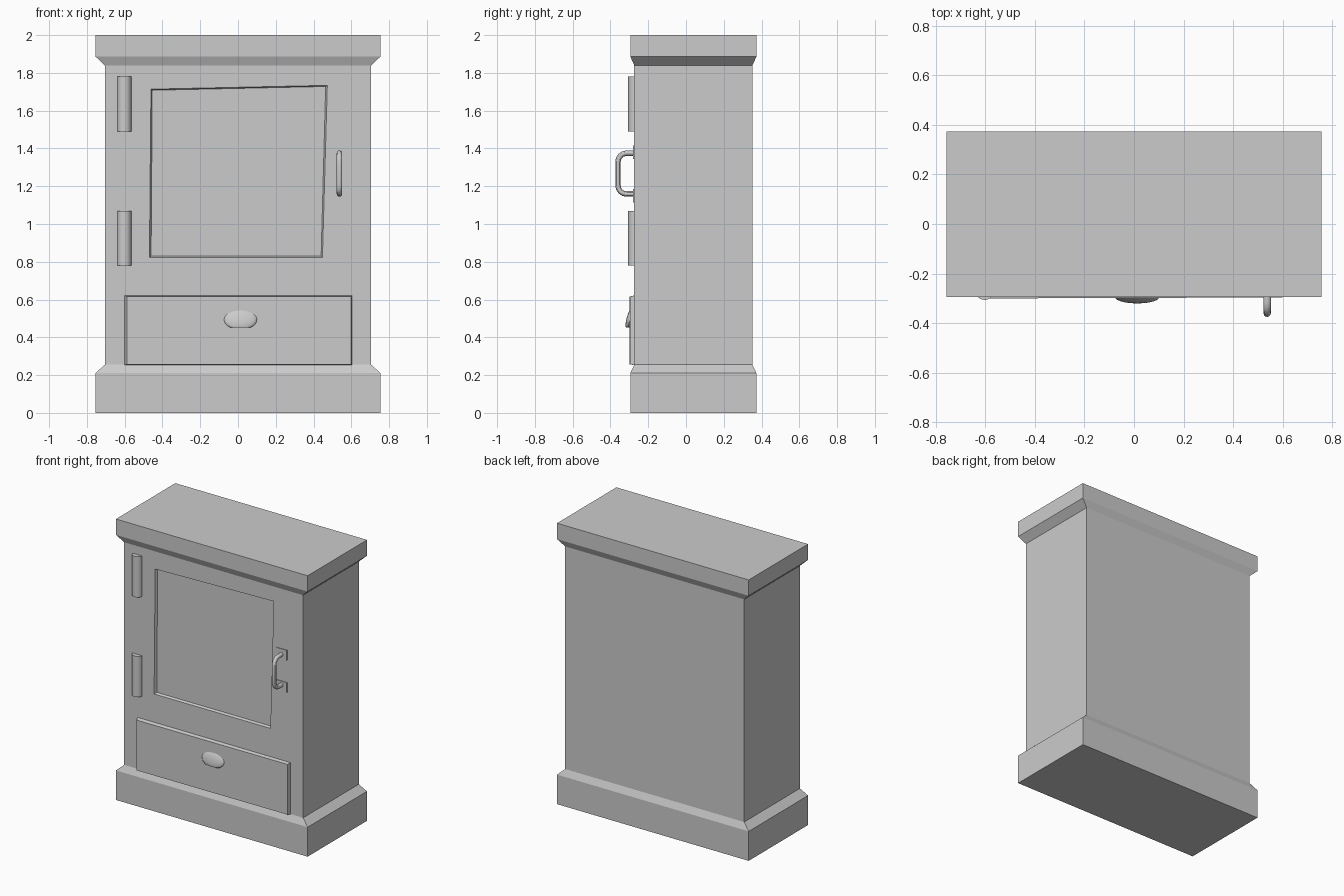
import bpy, bmesh
from math import pi, cos, sin
from mathutils import Vector

if "Cube" in bpy.data.objects:
    bpy.data.objects.remove(bpy.data.objects["Cube"])


def loft(name, rings):
    """Skin closed rings of equal length and cap both ends."""
    bm = bmesh.new()
    vr = [[bm.verts.new(p) for p in r] for r in rings]
    n = len(rings[0])
    for a, b in zip(vr, vr[1:]):
        for i in range(n):
            bm.faces.new((a[i], a[(i + 1) % n], b[(i + 1) % n], b[i]))
    bm.faces.new(vr[0])
    bm.faces.new(vr[-1])
    bmesh.ops.recalc_face_normals(bm, faces=bm.faces)
    me = bpy.data.meshes.new(name)
    bm.to_mesh(me)
    bm.free()
    ob = bpy.data.objects.new(name, me)
    bpy.context.collection.objects.link(ob)
    return ob


def rect(x, y0, y1, z):
    return [(-x, y0, z), (x, y0, z), (x, y1, z), (-x, y1, z)]


def panel(pts, y):
    return [(x, y, z) for x, z in pts]


def smooth(ob):
    bpy.ops.object.select_all(action='DESELECT')
    ob.select_set(True)
    bpy.context.view_layer.objects.active = ob
    bpy.ops.object.shade_smooth_by_angle()


# Stove body with flared plinth and cornice
WIDE, SLIM = (0.755, -0.295, 0.373), (0.705, -0.274, 0.352)
body = loft("body", [rect(*WIDE, 0), rect(*WIDE, 0.21), rect(*SLIM, 0.255),
                     rect(*SLIM, 1.84), rect(*WIDE, 1.887), rect(*WIDE, 2.0)])

# Slightly crooked recessed door window
outer = [(-0.469, 0.823), (0.447, 0.823), (0.473, 1.734), (-0.461, 1.714)]
inner = [(-0.460, 0.830), (0.440, 0.830), (0.464, 1.728), (-0.454, 1.708)]
cutter = loft("window_cutter", [panel(outer, -0.33), panel(outer, -0.274), panel(inner, -0.256)])
cutter.hide_render = True
mod = body.modifiers.new("window", 'BOOLEAN')
mod.object = cutter
mod.operation = 'DIFFERENCE'
mod.solver = 'EXACT'
bpy.context.view_layer.objects.active = body
bpy.ops.object.modifier_apply(modifier=mod.name)
bpy.data.objects.remove(cutter)

# Ash drawer front, standing slightly proud
back = [(-0.604, 0.252), (0.606, 0.252), (0.606, 0.624), (-0.604, 0.624)]
face = [(-0.588, 0.257), (0.599, 0.257), (0.599, 0.615), (-0.588, 0.615)]
loft("drawer_front", [panel(back, -0.265),
                      [(x, -0.300 if x < 0 else -0.296, z) for x, z in face]])

# Hinge barrels
for label, z0 in (("lower", 0.78), ("upper", 1.49)):
    ring = [(-0.602 + 0.038 * cos(2 * pi * i / 24), -0.268 + 0.038 * sin(2 * pi * i / 24))
            for i in range(24)]
    smooth(loft(label + "_hinge", [[(x, y, z) for x, y in ring] for z in (z0, z0 + 0.29)]))

# Door handle: round-cornered bar following a U path
path = [Vector((0.537, -0.262, 1.159))]
R = 0.045
for zc, start in ((1.159 + R, 0), (1.375 - R, pi / 2)):
    for i in range(5):
        a = start + pi / 2 * i / 4
        path.append(Vector((0.537, -0.360 + R - R * sin(a), zc - R * cos(a))))
path.append(Vector((0.537, -0.262, 1.375)))
rings = []
for i, p in enumerate(path):
    t = (path[min(i + 1, len(path) - 1)] - path[max(i - 1, 0)]).normalized()
    side = Vector((1, 0, 0))
    up = t.cross(side)
    rings.append([p + 0.0145 * (side * cos(pi * k / 6) + up * sin(pi * k / 6)) for k in range(12)])
smooth(loft("door_handle", rings))

# Handle mounting plates
for label, zc in (("lower", 1.15), ("upper", 1.38)):
    pts = [(0.497, zc - 0.035), (0.580, zc - 0.035), (0.580, zc + 0.035), (0.497, zc + 0.035)]
    loft(label + "_handle_plate", [panel(pts, -0.265), panel(pts, -0.280)])

# Oval drawer pull, drooping to a flat underside
bm = bmesh.new()
bmesh.ops.create_uvsphere(bm, u_segments=28, v_segments=16, radius=1)
for v in bm.verts:
    x, y, z = v.co
    droop = 0.032 * max(0, -y)
    v.co = (0.013 + 0.088 * x, -0.296 + 0.024 * y, max(0.451, 0.497 + 0.048 * z - droop))
me = bpy.data.meshes.new("drawer_pull")
bm.to_mesh(me)
bm.free()
pull = bpy.data.objects.new("drawer_pull", me)
bpy.context.collection.objects.link(pull)
smooth(pull)
